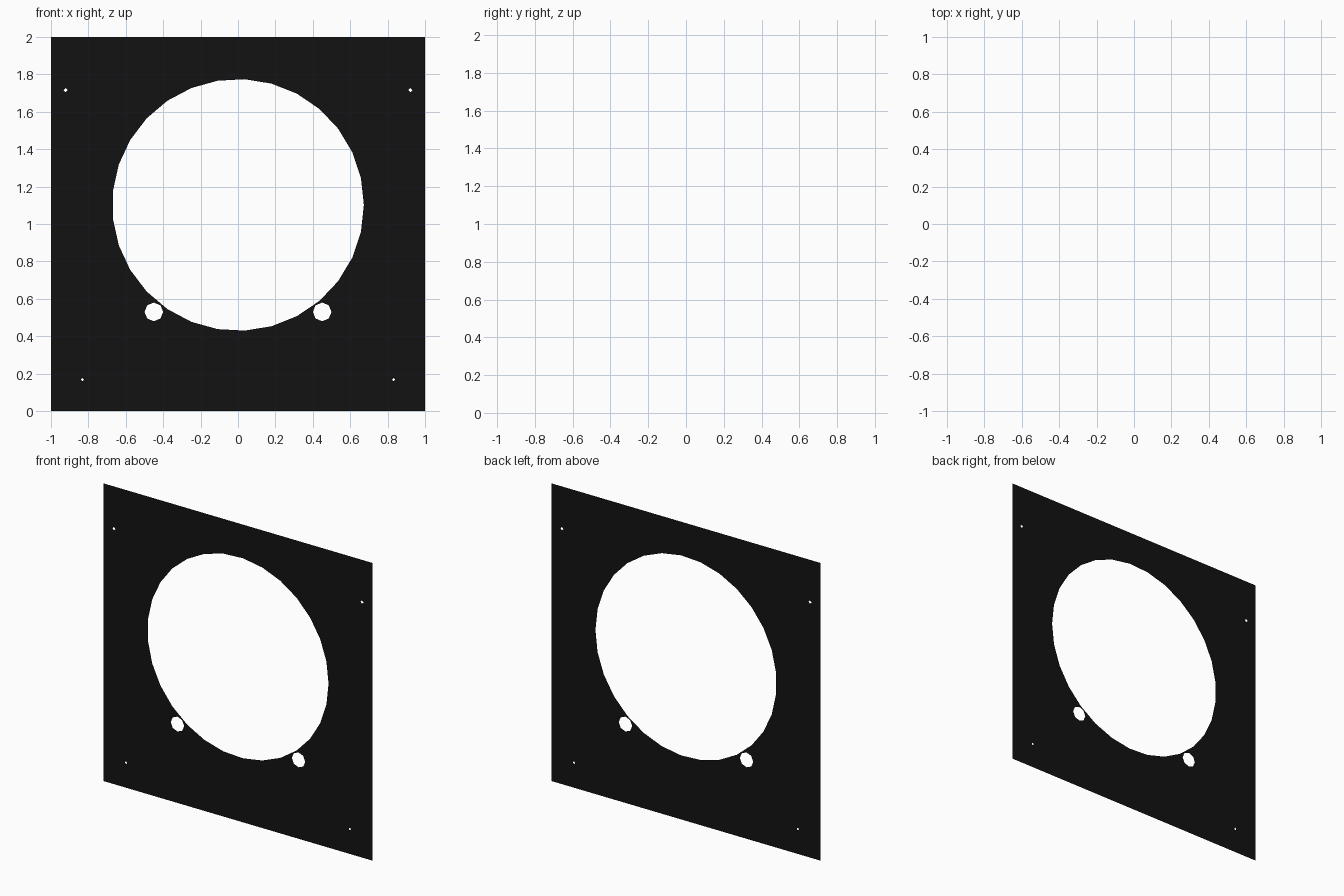
import bpy, bmesh
from math import cos, sin, tau

if "Cube" in bpy.data.objects:
    bpy.data.objects.remove(bpy.data.objects["Cube"])

bm = bmesh.new()


def loop(points):
    """Closed outline in the x-z plane."""
    vs = [bm.verts.new((x, 0, z)) for x, z in points]
    for i, v in enumerate(vs):
        bm.edges.new((v, vs[(i + 1) % len(vs)]))


def ring(cx, cz, r, sides):
    loop([(cx + r * cos(tau * i / sides), cz + r * sin(tau * i / sides))
          for i in range(sides)])


# square panel outline
loop([(-1, 0), (1, 0), (1, 2), (-1, 2)])

# large central opening
ring(0, 1.102, 0.673, 29)

# mirrored pairs: round holes and tiny screw holes
for s in (-1, 1):
    ring(s * 0.45, 0.53, 0.05, 8)
    ring(s * 0.922, 1.716, 0.011, 4)
    ring(s * 0.832, 0.168, 0.009, 4)

# fill the sheet between the outlines, facing the front
bmesh.ops.triangle_fill(bm, edges=bm.edges[:], use_beauty=True, normal=(0, -1, 0))
for f in bm.faces:
    f.normal_update()
    if f.normal.y > 0:
        f.normal_flip()

mesh = bpy.data.meshes.new("front_panel")
bm.to_mesh(mesh)
bm.free()
panel = bpy.data.objects.new("front_panel", mesh)
bpy.context.collection.objects.link(panel)

# black finish
mat = bpy.data.materials.new("panel_black")
mat.diffuse_color = (0.006, 0.006, 0.006, 1)
mat.use_nodes = True
mat.node_tree.nodes["Principled BSDF"].inputs["Base Color"].default_value = mat.diffuse_color
mesh.materials.append(mat)
